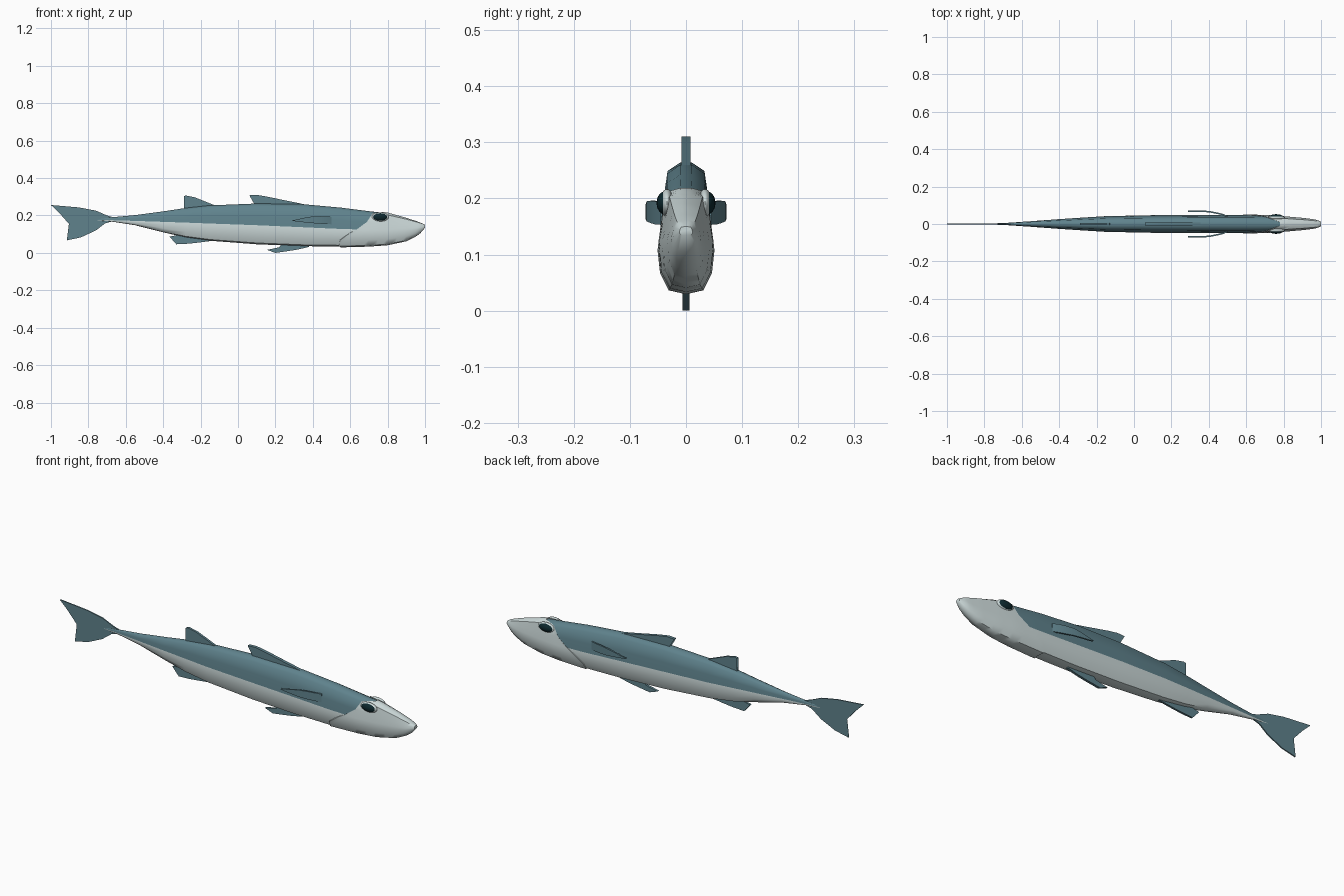
import bpy, bmesh, math

if "Cube" in bpy.data.objects:
    bpy.data.objects.remove(bpy.data.objects["Cube"])


def material(name, rgb):
    m = bpy.data.materials.new(name)
    m.diffuse_color = (*rgb, 1)
    m.use_nodes = True
    m.node_tree.nodes["Principled BSDF"].inputs["Base Color"].default_value = m.diffuse_color
    return m


BLUE = material("slate_blue", (0.115, 0.225, 0.265))
PALE = material("pale_silver", (0.60, 0.69, 0.69))
DARK = material("eye_black", (0.004, 0.022, 0.028))

# Stations along the fish: x, top z, colour split z, belly z, half width
STATIONS = [
    (-0.78, .180, .177, .174, .002), (-0.68, .190, .175, .168, .006),
    (-0.55, .202, .171, .148, .015), (-0.40, .222, .166, .110, .026),
    (-0.28, .240, .162, .083, .034), (-0.15, .254, .157, .065, .042),
    (0.10, .264, .148, .046, .047), (0.35, .260, .137, .036, .048),
    (0.55, .242, .128, .034, .049), (0.70, .223, .124, .036, .047),
    (0.80, .212, .126, .042, .041), (0.90, .187, .130, .062, .033),
    (0.96, .168, .135, .092, .026), (0.99, .156, .140, .118, .019),
    (1.00, .150, .142, .134, .012)]
# Half cross section: height fraction above (+) or below (-) split, width fraction
SECTION = [(1, .22), (.87, .7), (.4, .87), (0, .97),
           (-.2, 1), (-.62, .9), (-.93, .6), (-1, 0)]
HEAD_EDGE = [.78, .72, .69, .635, .60, .545, .54, .55]


def point(x, i, grow=1.0):
    """Point on the fish surface at length x and section index i."""
    x = min(max(x, STATIONS[0][0]), 1.0)
    for a, b in zip(STATIONS, STATIONS[1:]):
        if x <= b[0]:
            break
    f = (x - a[0]) / (b[0] - a[0])
    top, split, low, w = [p + (q - p) * f for p, q in zip(a[1:], b[1:])]
    h, v = SECTION[i]
    z = split + grow * h * ((top - split) if h > 0 else (split - low))
    return (x, v * w * grow, z)


def finish(name, bm, mats, angle=40):
    bmesh.ops.recalc_face_normals(bm, faces=bm.faces)
    me = bpy.data.meshes.new(name)
    bm.to_mesh(me)
    bm.free()
    ob = bpy.data.objects.new(name, me)
    bpy.context.collection.objects.link(ob)
    for m in mats:
        me.materials.append(m)
    bpy.ops.object.select_all(action='DESELECT')
    ob.select_set(True)
    bpy.context.view_layer.objects.active = ob
    bpy.ops.object.shade_smooth_by_angle(angle=math.radians(angle))
    return ob


def loft(name, halves, mats, rule=lambda k: 0):
    """Skin a list of half rings, mirrored across y; rule colours each strip."""
    bm = bmesh.new()
    rings = []
    for half in halves:
        full = half + [(x, -y, z) for x, y, z in reversed(half[:-1])]
        rings.append([bm.verts.new(p) for p in full])
    n = len(rings[0])
    for a, b in zip(rings, rings[1:]):
        for k in range(n):
            j = (k + 1) % n
            bm.faces.new((a[k], a[j], b[j], b[k])).material_index = rule(k)
    bm.faces.new(rings[0])
    bm.faces.new(rings[-1])
    return finish(name, bm, mats, 50)


N = len(SECTION)
# Body: blue back, pale belly, split along one section line
xs = [s[0] for s in STATIONS if s[0] <= .8]
loft("body", [[point(x, i) for i in range(N)] for x in xs], [BLUE, PALE],
     lambda k: 1 if 3 <= k < 2 * N - 5 else 0)

# Head: pale shell over the body with a slanted gill edge
head = [[point(HEAD_EDGE[i], i, .95) for i in range(N)]]
for r in range(19):
    s = r / 18
    head.append([point(HEAD_EDGE[i] + (1 - HEAD_EDGE[i]) * s, i,
                       1 + .05 * max(0, 1 - s * 1.3)) for i in range(N)])
loft("head", head, [PALE])


def plate(name, outline, thick, bend=None):
    """Flat fin from an x, z outline; bend gives the y offset for each x."""
    bm = bmesh.new()
    bend = bend or (lambda x: 0)
    sides = [[bm.verts.new((x, bend(x) + t, z)) for x, z in outline]
             for t in (-thick, thick)]
    n = len(outline)
    caps = [bm.faces.new(s) for s in sides]
    for k in range(n):
        j = (k + 1) % n
        bm.faces.new((sides[0][k], sides[0][j], sides[1][j], sides[1][k]))
    bmesh.ops.triangulate(bm, faces=caps)
    return finish(name, bm, [BLUE], 30)


# Fins on the centre line
plate("front_dorsal_fin", [(.40, .25), (.33, .265), (.23, .285), (.15, .302), (.10, .31),
                           (.06, .308), (.11, .296), (.13, .28), (.10, .262), (.10, .24)], .008)
plate("rear_dorsal_fin", [(-.12, .24), (-.13, .257), (-.18, .277), (-.23, .297), (-.28, .307),
                          (-.29, .303), (-.265, .285), (-.265, .265), (-.29, .246),
                          (-.29, .22)], .006)
plate("anal_fin", [(-.13, .08), (-.14, .064), (-.22, .054), (-.27, .049), (-.33, .046),
                   (-.315, .062), (-.325, .075), (-.366, .087), (-.31, .098), (-.28, .11)], .005)
plate("pelvic_fin", [(.38, .045), (.38, .032), (.32, .018), (.27, .01), (.20, 0),
                     (.22, .012), (.155, .016), (.22, .03), (.24, .05)], .006)
plate("tail_fin", [(-.66, .188), (-.70, .2), (-.76, .226), (-.85, .243), (-.93, .25), (-1, .256),
                   (-.955, .213), (-.90, .19), (-.81, .17), (-.80, .16), (-.85, .132),
                   (-.885, .105), (-.915, .067), (-.84, .083), (-.76, .12), (-.71, .158),
                   (-.66, .172)], .003)


# Pectoral fins: curved strips standing off the flanks
def flare(x):
    return .041 + .027 * min(1, (.50 - x) / .11) ** .7


for side, name in ((1, "left"), (-1, "right")):
    ramp = [(.50, .153, .193), (.47, .154, .195), (.44, .156, .196), (.40, .159, .195),
            (.36, .163, .189), (.32, .167, .180), (.29, .171, .174)]
    outline = [(x, lo) for x, lo, hi in ramp] + [(x, hi) for x, lo, hi in reversed(ramp)]
    plate(name + "_pectoral_fin", outline, .004, lambda x, s=side: s * flare(x))

    # Eye: pale rim around a dark bulging oval
    for part, mat, size, y in (("_eye_rim", PALE, (.046, .012, .025), .034),
                               ("_eye", DARK, (.039, .016, .021), .0365)):
        bm = bmesh.new()
        bmesh.ops.create_uvsphere(bm, u_segments=20, v_segments=12, radius=1)
        for v in bm.verts:
            v.co = (.76 + v.co.x * size[0], side * y + v.co.y * size[1],
                    .192 + v.co.z * size[2])
        finish(name + part, bm, [mat], 60)
